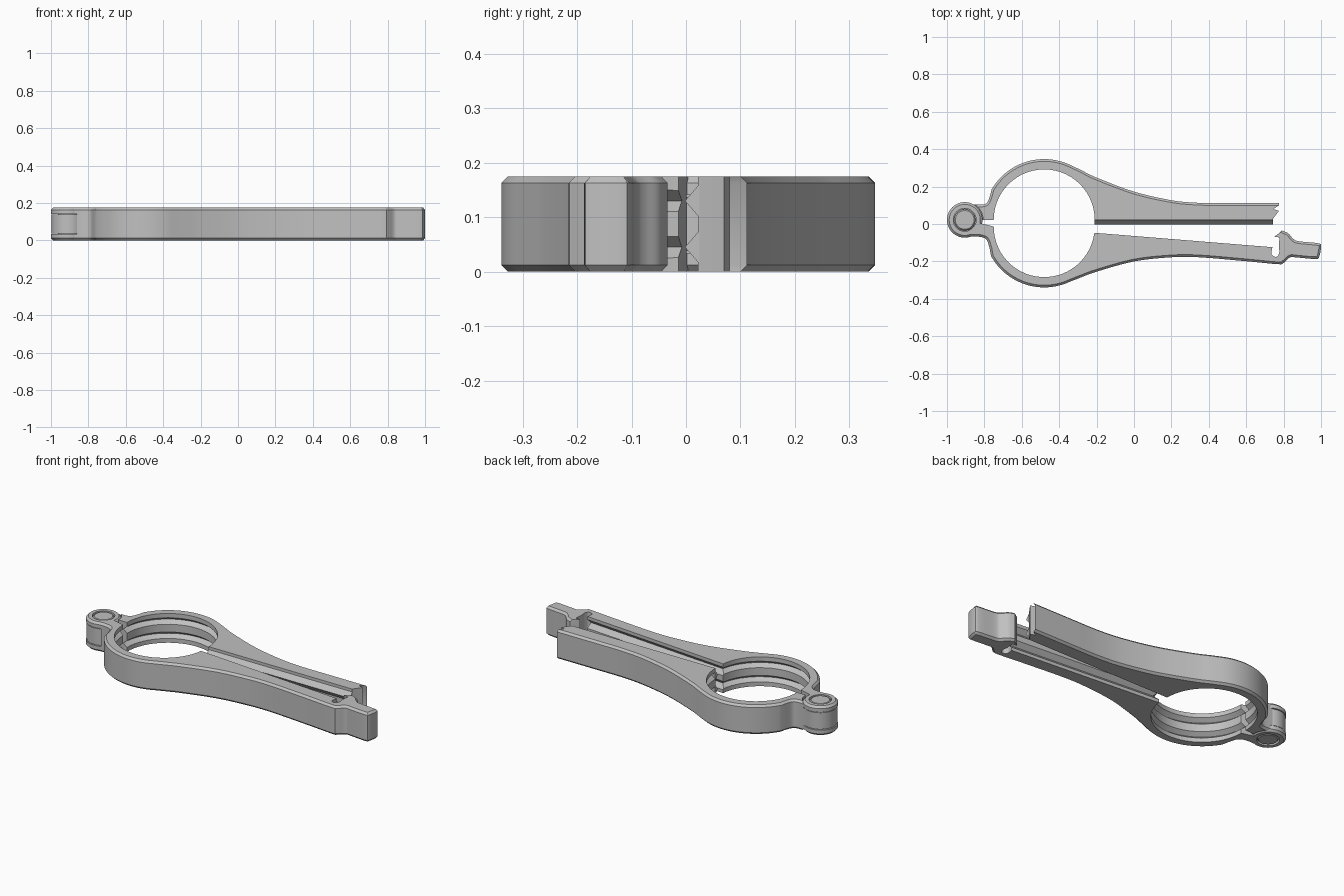
import bpy, bmesh
from math import sin, cos, radians, tau
from mathutils import Vector

cube = bpy.data.objects.get("Cube")
if cube:
    bpy.data.objects.remove(cube)

H, CHAMFER = 0.175, 0.012
RING_X, INNER, OUTER = -0.48, 0.27, 0.325
HINGE = (-0.905, 0.022)
GROOVE_Z = (0.045, 0.13)

grey = bpy.data.materials.new("plastic grey")
grey.use_nodes = True
grey.diffuse_color = (0.53, 0.53, 0.53, 1)
grey.node_tree.nodes["Principled BSDF"].inputs["Base Color"].default_value = grey.diffuse_color


def smooth(ob):
    bpy.ops.object.select_all(action='DESELECT')
    ob.select_set(True)
    bpy.context.view_layer.objects.active = ob
    bpy.ops.object.shade_smooth_by_angle(angle=radians(25))


def loft(name, rings, closed=False):
    """Skin equal point rings; closed joins last to first, otherwise caps the ends."""
    bm = bmesh.new()
    vs = [[bm.verts.new(p) for p in r] for r in rings]
    n = len(vs[0])
    for i in range(len(vs) if closed else len(vs) - 1):
        a, b = vs[i], vs[(i + 1) % len(vs)]
        for j in range(n):
            bm.faces.new((a[j], a[(j + 1) % n], b[(j + 1) % n], b[j]))
    if not closed:
        bm.faces.new(vs[0])
        bm.faces.new(vs[-1])
    bmesh.ops.recalc_face_normals(bm, faces=bm.faces[:])
    mesh = bpy.data.meshes.new(name)
    bm.to_mesh(mesh)
    bm.free()
    mesh.materials.append(grey)
    ob = bpy.data.objects.new(name, mesh)
    bpy.context.collection.objects.link(ob)
    return ob


def lathe(name, centre, section, steps=64):
    return loft(name, [[(centre[0] + r * cos(tau * i / steps), centre[1] + r * sin(tau * i / steps), z)
                        for r, z in section] for i in range(steps)], True)


def arc(cy, r, start, end, steps=28):
    angles = [radians(start + (end - start) * i / steps) for i in range(steps + 1)]
    return [(RING_X + r * cos(a), cy + r * sin(a)) for a in angles]


def curve(points, steps=5):
    """Smooth curve through all given points."""
    p = [Vector(q) for q in points]
    p = [p[0] * 2 - p[1]] + p + [p[-1] * 2 - p[-2]]
    out = []
    for a, b, c, d in zip(p, p[1:], p[2:], p[3:]):
        for i in range(steps):
            t = i / steps
            out.append(0.5 * (2 * b + (c - a) * t + (2 * a - 5 * b + 4 * c - d) * t * t
                              + (3 * b - a - 3 * c + d) * t ** 3))
    return [tuple(v) for v in out] + [tuple(p[-2])]


def plate(name, outer, inner, side):
    """Full-height outline, chamfered along its outer run; side is +1 if the body lies left of the run."""
    inset = []
    for i, (x, y) in enumerate(outer):
        a, b = outer[max(i - 1, 0)], outer[min(i + 1, len(outer) - 1)]
        d = Vector((b[0] - a[0], b[1] - a[1])).normalized() * CHAMFER * side
        inset.append((x - d.y, y + d.x))
    rings = ((inset, 0), (outer, CHAMFER), (outer, H - CHAMFER), (inset, H))
    return loft(name, [[(x, y, z) for x, y in run + inner] for run, z in rings])


def cut(ob, cutters):
    bpy.context.view_layer.objects.active = ob
    for c in cutters:
        m = ob.modifiers.new("cut", 'BOOLEAN')
        m.operation, m.solver, m.object = 'DIFFERENCE', 'EXACT', c
        bpy.ops.object.modifier_apply(modifier=m.name)
        bpy.data.objects.remove(c)


def ring_cutters(cy):
    return [lathe("groove_cutter", (RING_X, cy),
                  [(INNER - 0.02, z - 0.035), (INNER + 0.025, z), (INNER - 0.02, z + 0.035)])
            for z in GROOVE_Z]


def vee(name, a, b, z, depth, back, half):
    """Triangular bar from a to b, pointing down in y."""
    return loft(name, [[(x, y + back, z - half), (x, y - depth, z), (x, y + back, z + half)]
                       for x, y in (a, b)])


def barrel_cutter(low, high, r):
    return lathe("barrel_cutter", HINGE, [(0.001, low), (r, low), (r, high), (0.001, high)])


# Upper arm: half ring, straight handle, notched end
UP = 0.022
upper_outer = (curve([(-0.87, 0.105), (-0.81, 0.104), (-0.785, 0.115), (-0.77, 0.15)])
               + arc(UP, OUTER, 150, 66)
               + curve([(-0.29, 0.292), (-0.2, 0.248), (0, 0.173), (0.2, 0.127), (0.35, 0.113), (0.5, 0.112)])
               + [(0.775, 0.112)])
upper_inner = ([(0.745, 0.08), (0.775, 0.07), (0.745, 0.03), (0.74, UP)]
               + arc(UP, INNER, 0, 180) + [(-0.87, UP)])
upper = plate("upper_arm", upper_outer, upper_inner, -1)
cut(upper, ring_cutters(UP) + [barrel_cutter(-0.01, 0.036, 0.098), barrel_cutter(0.139, 0.19, 0.098),
                               barrel_cutter(0.03, 0.145, 0.06)])
smooth(upper)

# Sealing ridges on the straight jaw
for z in GROOVE_Z:
    vee("sealing_ridge", (-0.21, UP), (0.742, UP), z, 0.024, 0.002, 0.03)

# Lower arm: half ring, tapering handle, hook and thumb tab
LOW = -0.014
lower_outer = (curve([(-0.88, -0.068), (-0.83, -0.068), (-0.79, -0.082), (-0.772, -0.13)])
               + arc(LOW, OUTER, 209, 294)
               + curve([(-0.29, -0.288), (-0.2, -0.255), (0, -0.2), (0.2, -0.178), (0.35, -0.178),
                        (0.6, -0.199), (0.77, -0.215), (0.8, -0.208), (0.835, -0.178), (0.87, -0.179),
                        (0.97, -0.187), (0.99, -0.175), (1, -0.12), (0.985, -0.103), (0.88, -0.092),
                        (0.85, -0.078), (0.825, -0.05), (0.79, -0.034)], 4))
lower_inner = ([(0.775, -0.05), (0.75, -0.068), (0.778, -0.072), (0.774, -0.12)]
               + curve([(0.778, -0.15), (0.768, -0.172), (0.75, -0.174), (0.735, -0.158), (0.74, -0.124)])
               + arc(LOW, INNER, -7, -180) + [(-0.82, 0.004), (-0.88, 0.004)])
lower = plate("lower_arm", lower_outer, lower_inner, 1)
jaw_grooves = [vee("jaw_cutter", (-0.25, -0.043), (0.75, -0.125), z, 0.026, 0.01, 0.036) for z in GROOVE_Z]
cut(lower, ring_cutters(LOW) + jaw_grooves
    + [barrel_cutter(0.034, 0.141, 0.1), barrel_cutter(-0.01, 0.19, 0.06)])
smooth(lower)

# Hinge: two fork knuckles, the middle barrel and a pin
R, HOLE = 0.095, 0.061
for name, flip in (("fork_knuckle_bottom", False), ("fork_knuckle_top", True)):
    section = [(HOLE, 0), (R - CHAMFER, 0), (R, CHAMFER), (R, 0.034), (HOLE, 0.034)]
    smooth(lathe(name, HINGE, [(r, H - z if flip else z) for r, z in section]))
smooth(lathe("hinge_barrel", HINGE, [(0.057, 0.038), (0.092, 0.038), (0.092, 0.137), (0.057, 0.137)]))
steps = 48
smooth(loft("hinge_pin", [[(HINGE[0] + r * cos(tau * i / steps), HINGE[1] + r * sin(tau * i / steps), z)
                           for i in range(steps)]
                          for r, z in ((0.05, 0.002), (0.057, 0.009), (0.057, H - 0.009), (0.05, H - 0.002))]))
